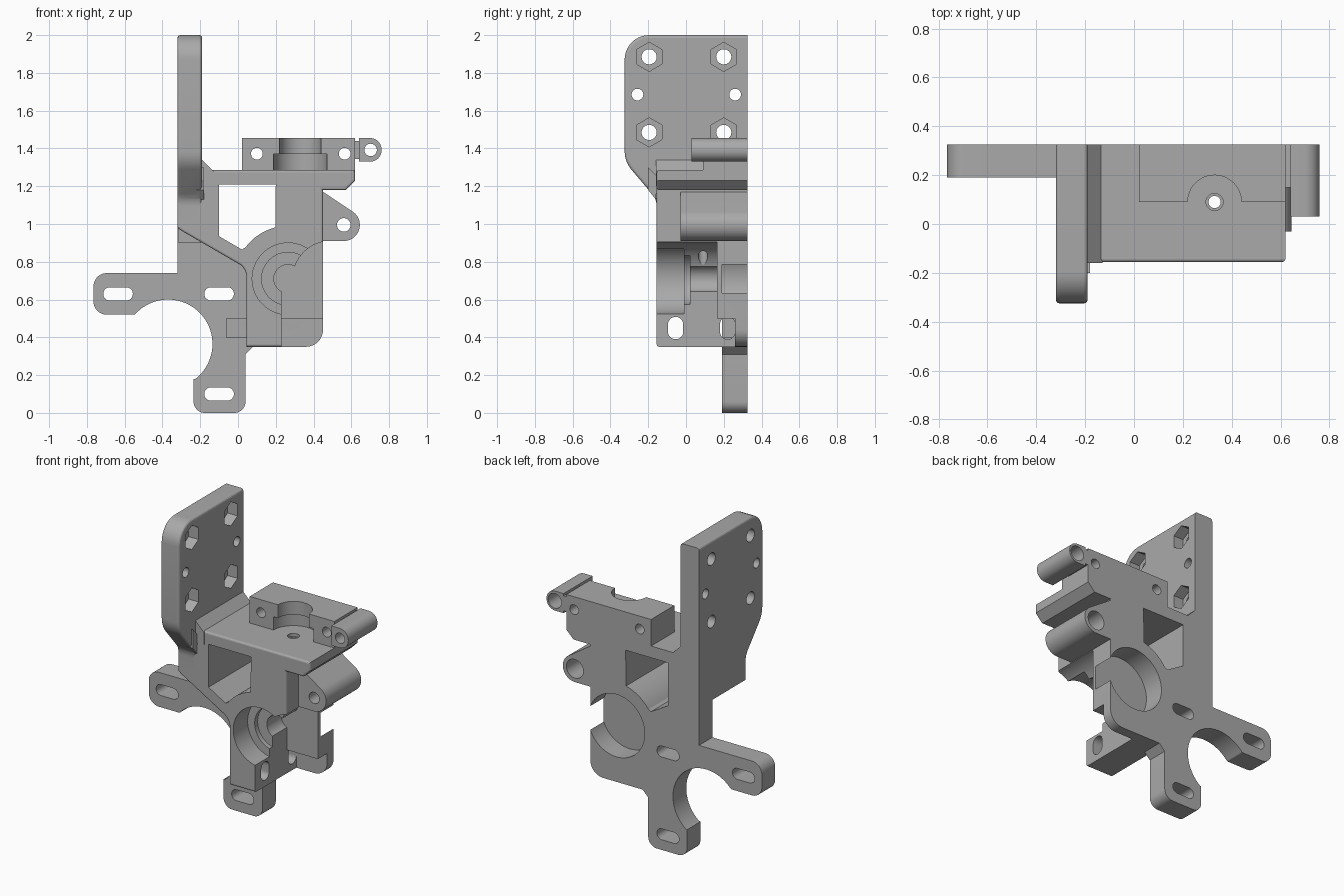
import bpy, bmesh, math
from mathutils import Vector

old = bpy.data.objects.get("Cube")
if old:
    bpy.data.objects.remove(old, do_unlink=True)

grey = bpy.data.materials.new("plain grey plastic")
grey.use_nodes = True
colour = (0.4, 0.4, 0.4, 1)
grey.diffuse_color = colour
grey.node_tree.nodes["Principled BSDF"].inputs["Base Color"].default_value = colour

BACK = 0.325
FRONT = -0.155
# local (u, v, depth) to world for each extrusion axis
PLACE = {"x": lambda u, v, w: (w, u, v),
         "y": lambda u, v, w: (u, w, v),
         "z": lambda u, v, w: (u, v, w)}


def rounded(points):
    """Outline from (u, v) or (u, v, radius) corners."""
    out = []
    n = len(points)
    for i, p in enumerate(points):
        c = Vector(p[:2])
        if len(p) < 3:
            out.append(c)
            continue
        a = (Vector(points[i - 1][:2]) - c).normalized()
        b = (Vector(points[(i + 1) % n][:2]) - c).normalized()
        half = a.angle(b) / 2
        centre = c + (a + b).normalized() * p[2] / math.sin(half)
        reach = p[2] / math.tan(half)
        s, e = c + a * reach - centre, c + b * reach - centre
        turn = s.angle_signed(e)
        steps = max(3, round(abs(turn) / 0.15))
        start = math.atan2(s.y, s.x)
        for k in range(steps + 1):
            t = start - turn * k / steps
            out.append(centre + Vector((math.cos(t), math.sin(t))) * p[2])
    return out


def arc(cx, cz, r, a0, a1, steps=24):
    return [(cx + r * math.cos(math.radians(a0 + (a1 - a0) * k / steps)),
             cz + r * math.sin(math.radians(a0 + (a1 - a0) * k / steps)))
            for k in range(steps + 1)]


def prism(name, points, axis, lo, hi, bevel=0):
    """Extruded outline; bevel softens the cap edges away from the back."""
    bm = bmesh.new()
    pts = rounded(points)
    rings = [[bm.verts.new(PLACE[axis](p[0], p[1], w)) for p in pts] for w in (lo, hi)]
    caps = [bm.faces.new(r) for r in rings]
    for i in range(len(pts)):
        bm.faces.new((rings[0][i - 1], rings[0][i], rings[1][i], rings[1][i - 1]))
    bmesh.ops.recalc_face_normals(bm, faces=bm.faces)
    if bevel:
        edges = {e for f in caps for e in f.edges
                 if sum(v.co.y for v in e.verts) / 2 < BACK - 0.01}
        bmesh.ops.bevel(bm, geom=list(edges), offset=bevel, segments=3,
                        profile=0.5, affect="EDGES")
    mesh = bpy.data.meshes.new(name)
    bm.to_mesh(mesh)
    bm.free()
    mesh.materials.append(grey)
    ob = bpy.data.objects.new(name, mesh)
    bpy.context.collection.objects.link(ob)
    return ob


def combine(body, tool, operation):
    tool.hide_render = True
    mod = body.modifiers.new(operation, "BOOLEAN")
    mod.operation, mod.object, mod.solver = operation, tool, "EXACT"
    bpy.context.view_layer.objects.active = body
    bpy.ops.object.modifier_apply(modifier=mod.name)
    bpy.data.objects.remove(tool, do_unlink=True)


def add(*args, **kw):
    combine(body, prism(*args, **kw), "UNION")


def cut(*args, **kw):
    combine(body, prism(*args, **kw), "DIFFERENCE")


def box(u0, u1, v0, v1, r=None):
    pts = [(u0, v0), (u1, v0), (u1, v1), (u0, v1)]
    return [p + (r,) for p in pts] if r else pts


def disc(u, v, r, sides=48, turn=0):
    return arc(u, v, r, turn, turn + 360 * (1 - 1 / sides), sides - 1)


# main housing
body = prism("extruder_housing", [
    (-0.32, 0.98), (-0.3, 0.965), (0.045, 0.765, 0.08), (0.045, 0.35), (0.45, 0.35, 0.09),
    (0.45, 1.25), (-0.32, 1.25)], "y", FRONT, BACK, bevel=0.012)

# motor flange with its two arms and the round motor clearance
add("motor_flange", [
    (-0.765, 0.74, 0.07), (-0.32, 0.74), (-0.32, 1.1), (0.1, 1.1), (0.1, 0.37), (0.04, 0.31),
    (0.04, 0, 0.06), (-0.235, 0, 0.06), (-0.235, 0.178)]
    + arc(-0.37, 0.365, 0.235, -52, 138, 32)
    + [(-0.55, 0.52), (-0.765, 0.52, 0.07)], "y", 0.19, BACK)

# upright carriage plate and the fillet at its foot
add("carriage_plate", [
    (BACK, 0.9), (BACK, 2), (-0.325, 2, 0.13), (-0.325, 1.33, 0.15), (-0.155, 1.13, 0.1),
    (-0.155, 0.985), (0.18, 0.985), (0.18, 0.9)], "x", -0.32, -0.19, bevel=0.015)
add("plate_gusset", [(-0.21, 1.2), (-0.13, 1.2), (-0.13, 1.28), (-0.21, 1.36)],
    "y", -0.16, BACK)
add("gusset_toe", [(-0.16, 1.13), (-0.2, 1.18), (-0.2, 1.3), (-0.15, 1.25)],
    "x", -0.22, -0.18)

# top shelf and sensor block
add("top_shelf", [
    (-0.31, 1.18), (0.57, 1.18), (0.62, 1.23), (0.62, 1.285), (-0.31, 1.285)],
    "y", FRONT, BACK, bevel=0.012)
add("sensor_block", box(0.02, 0.62, 1.25, 1.455), "y", 0.09, BACK)

# hinge barrels
add("upper_barrel_neck", box(0.6, 0.67, 1.345, 1.44), "y", 0.15, BACK)
add("upper_barrel", [(0.64, 1.33), (0.76, 1.33, 0.06), (0.76, 1.455, 0.06), (0.64, 1.455)],
    "y", 0.03, BACK)
add("lower_barrel", [(0.4, 0.91), (0.56, 0.91)]
    + arc(0.56, 0.995, 0.085, -85, 55) + [(0.45, 1.17), (0.4, 1.17)], "y", -0.03, BACK)

# idler clearance to the right of the drive shaft
cut("idler_clearance", box(0.23, 0.8, 0.2, 0.7), "y", -0.4, 0.165)
cut("idler_arc", disc(0.49, 0.71, 0.2, 64), "y", -0.4, 0.165)
cut("idler_foot_step", box(0.231, 0.8, 0.2, 0.5), "y", 0, 0.26)

# stepped bearing seat, blind at the thin wall, and the shallow rear recess
for r, lo, hi in ((0.19, -0.4, -0.01), (0.14, -0.1, 0.02), (0.075, -0.1, 0.165)):
    cut("bearing_seat", disc(0.265, 0.71, r, 64), "y", lo, hi)
cut("rear_recess", disc(0.265, 0.71, 0.2, 64), "y", 0.19, 0.5)

# window through the housing
cut("window", [(-0.1, 1.21), (-0.1, 0.935), (0.02, 0.865)]
    + arc(0.265, 0.71, 0.28, 144, 104, 12) + [(0.2, 1.21)], "y", -0.5, 0.5)

# motor screw slots
for x, z in ((-0.635, 0.63), (-0.1, 0.63), (-0.1, 0.1)):
    cut("motor_slot", box(x - 0.078, x + 0.078, z - 0.035, z + 0.035, 0.034), "y", 0.1, 0.5)

# idler screw slots and the groove behind them
for y in (-0.055, 0.22):
    cut("idler_slot", box(y - 0.04, y + 0.04, 0.39, 0.508, 0.039), "x", 0.0, 0.4)
cut("idler_groove", box(-0.06, 0.05, 0.4, 0.5), "y", 0.18, 0.26)

# carriage plate bolt holes with nut pockets
for y in (-0.195, 0.2):
    for z in (1.485, 1.885):
        cut("bolt_hole", disc(y, z, 0.04, 32), "x", -0.5, 0)
        cut("nut_pocket", disc(y, z, 0.077, 6, 30), "x", -0.26, 0)
for y in (-0.257, 0.26):
    cut("pin_hole", disc(y, 1.685, 0.031, 32), "x", -0.5, 0)

# sensor seat, its screw holes and the filament path
cut("sensor_seat_top", disc(0.33, 0.09, 0.11), "z", 1.285, 1.6)
cut("sensor_seat_base", disc(0.33, 0.09, 0.142), "z", 1.285, 1.37)
for x in (0.1, 0.565):
    cut("sensor_screw_hole", disc(x, 1.372, 0.031, 32), "y", 0, 0.5)
cut("filament_path", disc(0.33, 0.09, 0.025, 32), "z", 0.75, 1.6)
cut("filament_entry", disc(0.33, 0.09, 0.035, 32), "z", 1.265, 1.4)

# barrel bores and rear nut pockets
for x, z, r, pocket in ((0.702, 1.392, 0.033, 0.047), (0.56, 0.995, 0.036, 0.06)):
    cut("barrel_bore", disc(x, z, r, 32), "y", -0.1, 0.2)
    cut("barrel_pocket", disc(x, z, pocket, 32), "y", 0.18, 0.5)

for ob in bpy.context.selected_objects:
    ob.select_set(False)
body.select_set(True)
bpy.context.view_layer.objects.active = body
bpy.ops.object.shade_smooth_by_angle(angle=math.radians(13))
